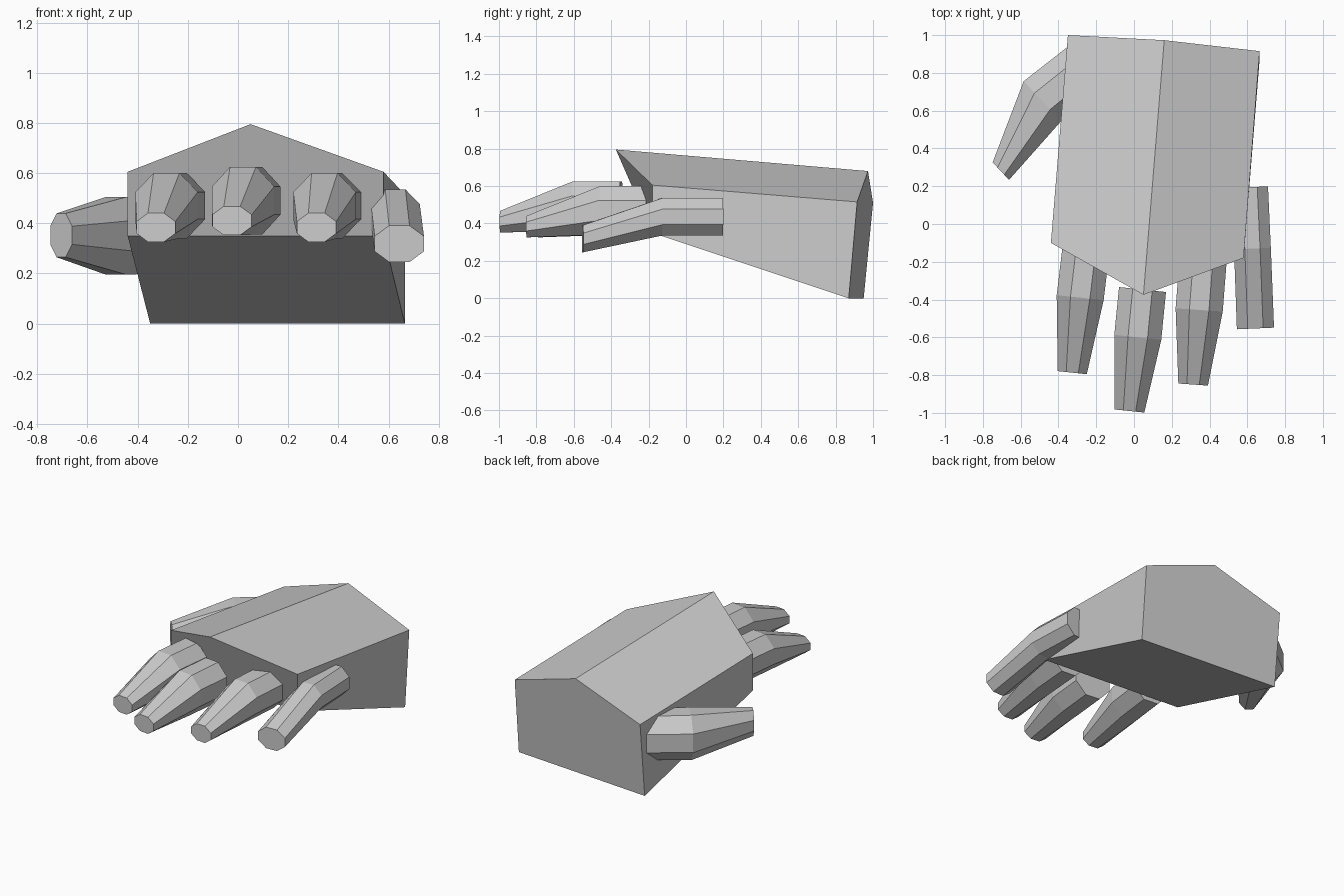
import bpy
from math import cos, sin, radians, pi

if "Cube" in bpy.data.objects:
    bpy.data.objects.remove(bpy.data.objects["Cube"])


def make(name, verts, faces):
    mesh = bpy.data.meshes.new(name)
    mesh.from_pydata(verts, [], faces)
    mesh.update()
    obj = bpy.data.objects.new(name, mesh)
    bpy.context.collection.objects.link(obj)
    return obj


def loft(name, rings):
    """Closed skin over rings of equal vertex count, capped at both ends."""
    n = len(rings[0])
    verts = [v for ring in rings for v in ring]
    faces = [tuple(range(n))[::-1],
             tuple(range((len(rings) - 1) * n, len(rings) * n))]
    for r in range(len(rings) - 1):
        for i in range(n):
            j = (i + 1) % n
            faces.append((r * n + i, r * n + j, (r + 1) * n + j, (r + 1) * n + i))
    return make(name, verts, faces)


def octagon(x, y, z, w, h, yaw):
    """Upright eight-sided ring, flat side up, turned about z."""
    k = 1 / cos(pi / 8)
    ring = []
    for i in range(8):
        a = pi / 8 + i * pi / 4
        u, v = cos(a) * k * w / 2, sin(a) * k * h / 2
        ring.append((x + u * cos(yaw), y + u * sin(yaw), z + v))
    return ring


def digit(name, yaw, *sections):
    loft(name, [octagon(*s, radians(yaw)) for s in sections])


# Palm: five-sided wedge from wrist to knuckles
wrist = [(-0.35, 0.95, 0), (0.665, 0.87, 0), (0.665, 0.915, 0.515),
         (0.16, 0.973, 0.68), (-0.35, 1.0, 0.51)]
knuckles = [(-0.44, -0.10, 0.35), (0.58, -0.18, 0.35), (0.58, -0.18, 0.605),
            (0.05, -0.375, 0.795), (-0.44, -0.10, 0.605)]
loft("palm", [wrist, knuckles])

# Fingers: base, middle joint and tip as (x, y, z, width, height)
digit("index_finger", -6, (-0.255, -0.14, 0.47, 0.25, 0.26),
      (-0.285, -0.39, 0.47, 0.25, 0.26), (-0.327, -0.787, 0.383, 0.155, 0.115))
digit("middle_finger", -6, (0.045, -0.347, 0.49, 0.25, 0.27),
      (0.02, -0.60, 0.49, 0.25, 0.27), (-0.024, -0.99, 0.41, 0.158, 0.115))
digit("ring_finger", -4, (0.365, -0.20, 0.47, 0.25, 0.26),
      (0.345, -0.455, 0.47, 0.25, 0.26), (0.313, -0.85, 0.383, 0.157, 0.115))
digit("little_finger", 2.5, (0.612, 0.195, 0.435, 0.195, 0.20),
      (0.627, -0.13, 0.435, 0.195, 0.20), (0.643, -0.553, 0.318, 0.197, 0.145))

# Thumb, splayed out from the side of the palm
digit("thumb", -47, (-0.25, 0.84, 0.355, 0.28, 0.30),
      (-0.485, 0.65, 0.35, 0.29, 0.31), (-0.705, 0.28, 0.352, 0.127, 0.175))
